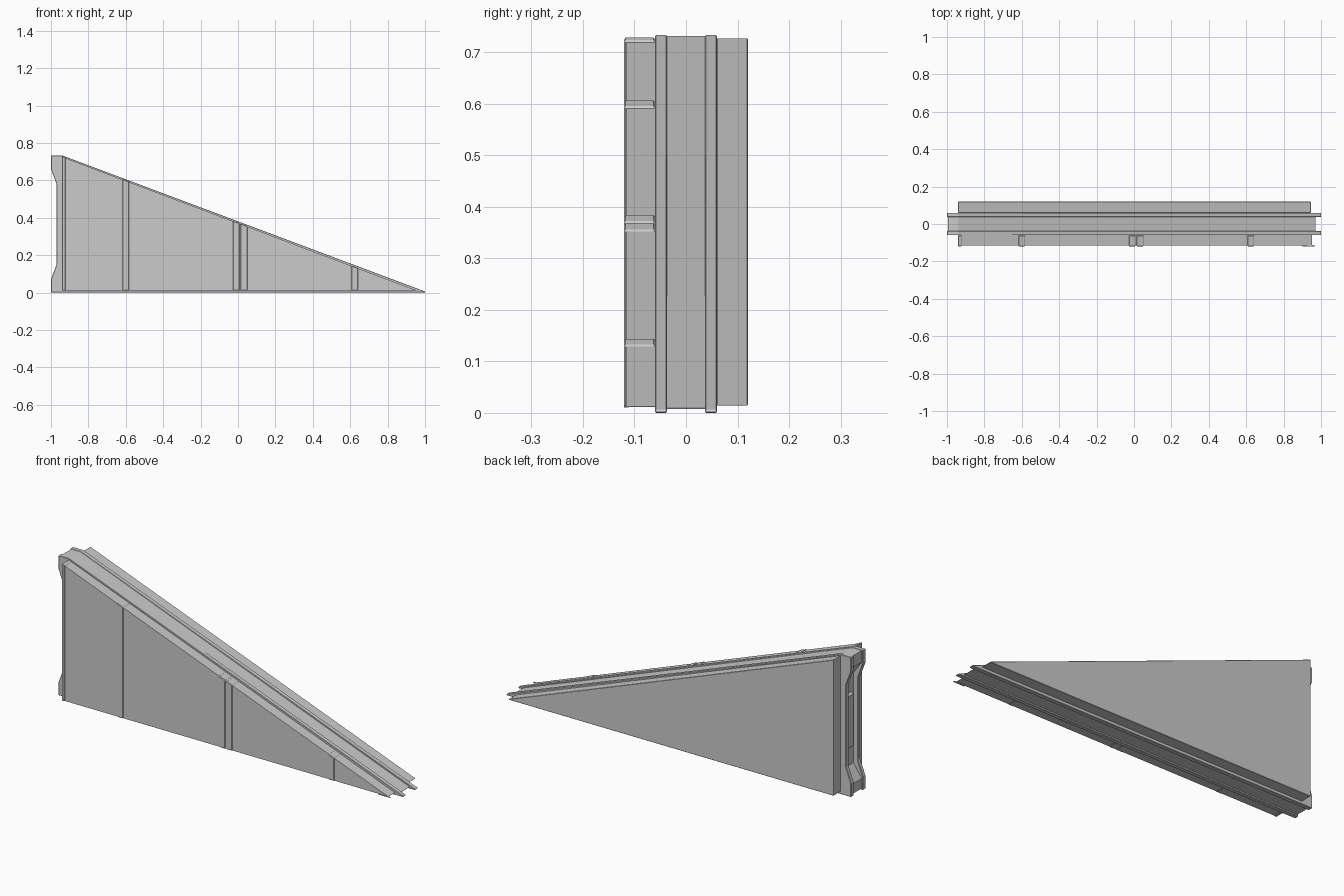
import bpy, bmesh

if "Cube" in bpy.data.objects:
    bpy.data.objects.remove(bpy.data.objects["Cube"])

SLOPE = 0.733 / 1.94


def roof(x, drop=0.0):
    """Height of the sloping edge at x."""
    return 0.733 - drop - SLOPE * (x + 0.94)


def extrude_profile(name, pts, y0, y1, bevel=0.0):
    """Solid from an x-z outline, extruded from y0 to y1."""
    bm = bmesh.new()
    a = [bm.verts.new((x, y0, z)) for x, z in pts]
    b = [bm.verts.new((x, y1, z)) for x, z in pts]
    bm.faces.new(a)
    bm.faces.new(b[::-1])
    n = len(pts)
    for i in range(n):
        j = (i + 1) % n
        bm.faces.new((a[i], b[i], b[j], a[j]))
    bmesh.ops.recalc_face_normals(bm, faces=bm.faces)
    me = bpy.data.meshes.new(name)
    bm.to_mesh(me)
    bm.free()
    ob = bpy.data.objects.new(name, me)
    bpy.context.collection.objects.link(ob)
    if bevel:
        m = ob.modifiers.new("edge_bevel", 'BEVEL')
        m.width = bevel
        m.segments = 1
        m.limit_method = 'ANGLE'
    return ob


# Outer frame flanges: full wedge with a shallow notch in the tall end
flange = [(-1, 0), (1, 0), (1, 0.006), (-0.94, 0.733), (-1, 0.733),
          (-1, 0.66), (-0.97, 0.58), (-0.97, 0.15), (-1, 0.07)]
extrude_profile("front_flange", flange, -0.06, -0.037, 0.002)
extrude_profile("back_flange", flange, 0.037, 0.06, 0.002)

# Core web: slightly inset, more deeply recessed in the tall end
core = [(-0.994, 0.008), (0.97, 0.008), (0.97, roof(0.97, 0.002)),
        (-0.94, 0.731), (-0.994, 0.731), (-0.994, 0.67),
        (-0.945, 0.60), (-0.945, 0.13), (-0.994, 0.06)]
extrude_profile("core_web", core, -0.037, 0.037)

# Raised plate in the end channel
extrude_profile("end_channel_plate",
                [(-0.957, 0.23), (-0.945, 0.22), (-0.945, 0.51), (-0.957, 0.50)],
                -0.02, 0.02)

# Cladding on the back face
extrude_profile("back_panel",
                [(-0.94, 0.014), (0.945, 0.014), (0.945, roof(0.945, 0.004)),
                 (-0.94, 0.727)], 0.06, 0.12, 0.004)

# Cladding on the front face
extrude_profile("front_panel",
                [(-0.938, 0.012), (0.953, 0.012), (0.953, roof(0.953, 0.0065)),
                 (-0.938, 0.725)], -0.116, -0.06)

# Vertical battens, slightly proud of the front cladding
for i, (x0, x1) in enumerate([(-0.94, -0.922), (-0.617, -0.583), (-0.028, 0.008),
                              (0.014, 0.05), (0.607, 0.641)]):
    extrude_profile(f"front_batten_{i + 1}",
                    [(x0, 0.011), (x1, 0.011), (x1, roof(x1, 0.004)),
                     (x0, roof(x0, 0.004))], -0.12, -0.06, 0.003)

# Thin drip lip at the low end of the front cladding
extrude_profile("front_tip_lip",
                [(0.90, 0.010), (0.965, 0.010), (0.965, 0.012), (0.90, 0.014)],
                -0.12, -0.112)
